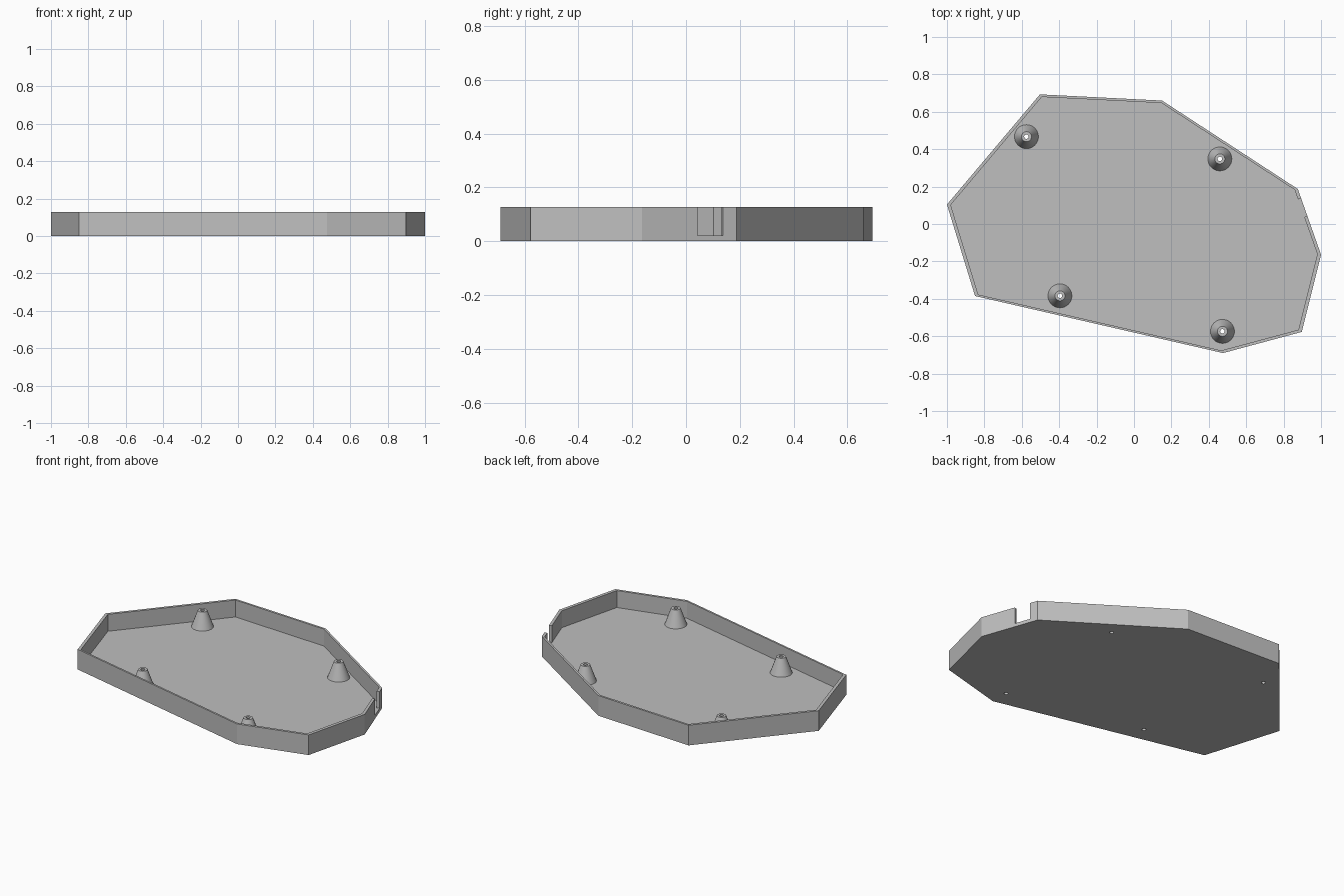
import bpy, bmesh, math
from mathutils import Vector, Matrix

cube = bpy.data.objects.get("Cube")
if cube:
    bpy.data.objects.remove(cube, do_unlink=True)

HEIGHT, FLOOR, RIM_SCALE = 0.127, 0.02, 0.98
HOLE_R, BOSS_R, BOSS_TOP_R, BOSS_TOP = 0.012, 0.064, 0.027, 0.122
OUTLINE = [(-0.503, 0.693), (-1.0, 0.104), (-0.85, -0.385), (0.476, -0.69),
           (0.897, -0.577), (1.0, -0.164), (0.876, 0.187), (0.15, 0.66)]
BOSSES = [(-0.575, 0.467), (0.459, 0.348), (-0.396, -0.384), (0.473, -0.574)]

grey = bpy.data.materials.new("light_grey")
grey.use_nodes = True
grey.diffuse_color = (0.52, 0.52, 0.52, 1)
grey.node_tree.nodes["Principled BSDF"].inputs["Base Color"].default_value = grey.diffuse_color


def make_object(name, bm):
    bmesh.ops.recalc_face_normals(bm, faces=bm.faces)
    mesh = bpy.data.meshes.new(name)
    bm.to_mesh(mesh)
    bm.free()
    mesh.materials.append(grey)
    obj = bpy.data.objects.new(name, mesh)
    bpy.context.collection.objects.link(obj)
    return obj


def activate(obj):
    bpy.ops.object.select_all(action='DESELECT')
    obj.select_set(True)
    bpy.context.view_layer.objects.active = obj


def cut(target, cutter):
    cutter.hide_render = True
    mod = target.modifiers.new("cut", 'BOOLEAN')
    mod.operation = 'DIFFERENCE'
    mod.solver = 'EXACT'
    mod.object = cutter
    activate(target)
    bpy.ops.object.modifier_apply(modifier=mod.name)
    bpy.data.objects.remove(cutter, do_unlink=True)


# Tray: outline loops going up the outside and down the inside
bm = bmesh.new()
levels = [(1, 0), (1, HEIGHT), (RIM_SCALE, HEIGHT), (RIM_SCALE, FLOOR)]
loops = [[bm.verts.new((x * s, y * s, z)) for x, y in OUTLINE] for s, z in levels]
count = len(OUTLINE)
for low, high in zip(loops, loops[1:]):
    for i in range(count):
        j = (i + 1) % count
        bm.faces.new((low[i], low[j], high[j], high[i]))
bm.faces.new(loops[0])
bm.faces.new(loops[-1])
tray = make_object("tray", bm)

# Cable notch in the right-hand wall
start, end = Vector(OUTLINE[6]), Vector(OUTLINE[5])
middle = start.lerp(end, 0.275)
along = end - start
bm = bmesh.new()
bmesh.ops.create_cube(bm, size=1, matrix=(
    Matrix.Translation((middle.x, middle.y, 0.122))
    @ Matrix.Rotation(math.atan2(along.y, along.x), 4, 'Z')
    @ Matrix.Diagonal((0.1, 0.08, 0.2, 1))))
cut(tray, make_object("notch_cutter", bm))

# Screw holes through the floor
for x, y in BOSSES:
    bm = bmesh.new()
    bmesh.ops.create_cone(bm, cap_ends=True, segments=32, radius1=HOLE_R, radius2=HOLE_R,
                          depth=0.1, matrix=Matrix.Translation((x, y, FLOOR)))
    cut(tray, make_object("hole_cutter", bm))

# Tapered screw bosses with a hollow core
profile = [(HOLE_R, FLOOR), (HOLE_R, BOSS_TOP), (BOSS_TOP_R, BOSS_TOP), (BOSS_R, FLOOR)]
for n, (x, y) in enumerate(BOSSES):
    bm = bmesh.new()
    verts = [bm.verts.new((r, 0, z)) for r, z in profile]
    edges = [bm.edges.new(pair) for pair in zip(verts, verts[1:])]
    bmesh.ops.spin(bm, geom=verts + edges, cent=(0, 0, 0), axis=(0, 0, 1),
                   angle=math.tau, steps=32, use_merge=True)
    bmesh.ops.remove_doubles(bm, verts=bm.verts, dist=0.0001)
    # Orient faces outward from the solid wall by closing the ring underneath
    bmesh.ops.bridge_loops(bm, edges=[e for e in bm.edges if e.is_boundary])
    boss = make_object(f"screw_boss_{n + 1}", bm)
    boss.location = (x, y, 0)
    activate(boss)
    bpy.ops.object.shade_smooth_by_angle(angle=math.radians(30))
